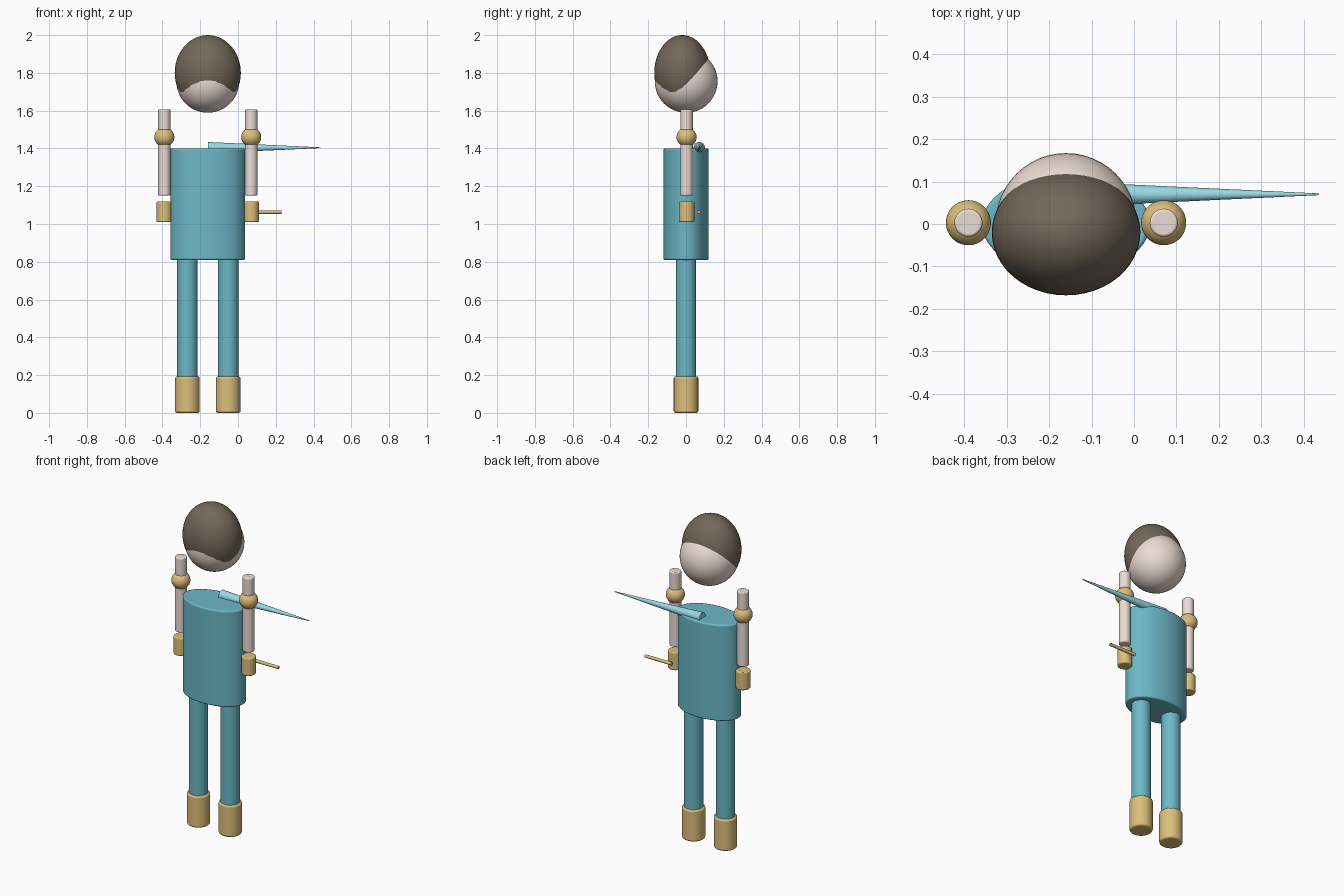
import bpy
from math import pi, radians

if "Cube" in bpy.data.objects:
    bpy.data.objects.remove(bpy.data.objects["Cube"])

CX = -0.16  # figure's own centre line


def material(name, rgb):
    m = bpy.data.materials.new(name)
    m.diffuse_color = (*rgb, 1)
    m.use_nodes = True
    m.node_tree.nodes["Principled BSDF"].inputs["Base Color"].default_value = m.diffuse_color
    return m


TEAL = material("teal_cloth", (0.15, 0.48, 0.57))
TAN = material("tan_leather", (0.72, 0.52, 0.20))
SKIN = material("skin", (0.84, 0.72, 0.66))
HAIR = material("brown_hair", (0.17, 0.135, 0.10))
ICE = material("pale_blue", (0.32, 0.70, 0.78))


def finish(name, mat, bevel=0):
    ob = bpy.context.object
    ob.name = name
    ob.data.materials.append(mat)
    bpy.ops.object.transform_apply(location=False, rotation=True, scale=True)
    bpy.ops.object.shade_smooth_by_angle(angle=radians(40))
    if bevel:
        b = ob.modifiers.new("soft_edge", 'BEVEL')
        b.width, b.segments, b.limit_method = bevel, 3, 'ANGLE'
        b.angle_limit = radians(60)
    return ob


def ball(name, loc, radii, mat):
    bpy.ops.mesh.primitive_uv_sphere_add(segments=48, ring_count=24, radius=1, location=loc)
    bpy.context.object.scale = radii
    return finish(name, mat)


def post(name, x, y, z0, z1, rx, ry, mat, bevel=0.006):
    bpy.ops.mesh.primitive_cylinder_add(vertices=48, radius=1, depth=z1 - z0,
                                        location=(x, y, (z0 + z1) / 2))
    bpy.context.object.scale = (rx, ry, 1)
    return finish(name, mat, bevel)


def rod(name, x0, x1, y, z, r0, r1, mat):
    bpy.ops.mesh.primitive_cone_add(vertices=32, radius1=r0, radius2=r1, depth=x1 - x0,
                                    location=((x0 + x1) / 2, y, z), rotation=(0, pi / 2, 0))
    return finish(name, mat)


# Torso, head and hair
post("torso", CX, 0, 0.81, 1.40, 0.198, 0.12, TEAL, 0.008)
ball("head", (CX, 0.001, 1.755), (0.166, 0.166, 0.166), SKIN)
ball("hair", (CX, -0.02, 1.80), (0.175, 0.148, 0.20), HAIR)

# Limbs, mirrored about the centre line
for side, s in (("left", -1), ("right", 1)):
    ax, lx = CX + s * 0.23, CX + s * 0.108
    post(side + "_arm", ax, 0.003, 1.15, 1.607, 0.033, 0.033, SKIN)
    ball(side + "_arm_band", (ax, 0.003, 1.46), (0.053, 0.053, 0.051), TAN)
    post(side + "_glove", ax, 0.003, 1.01, 1.12, 0.041, 0.041, TAN)
    post(side + "_leg", lx, 0, 0.15, 0.83, 0.054, 0.054, TEAL)
    post(side + "_boot", lx, 0, 0.0, 0.193, 0.065, 0.065, TAN, 0.01)

# Long tapering spike at the shoulder and small rod in the hand
rod("shoulder_spike", -0.16, 0.436, 0.07, 1.404, 0.03, 0.002, ICE)
rod("hand_rod", 0.05, 0.23, 0.067, 1.063, 0.01, 0.009, TAN)
